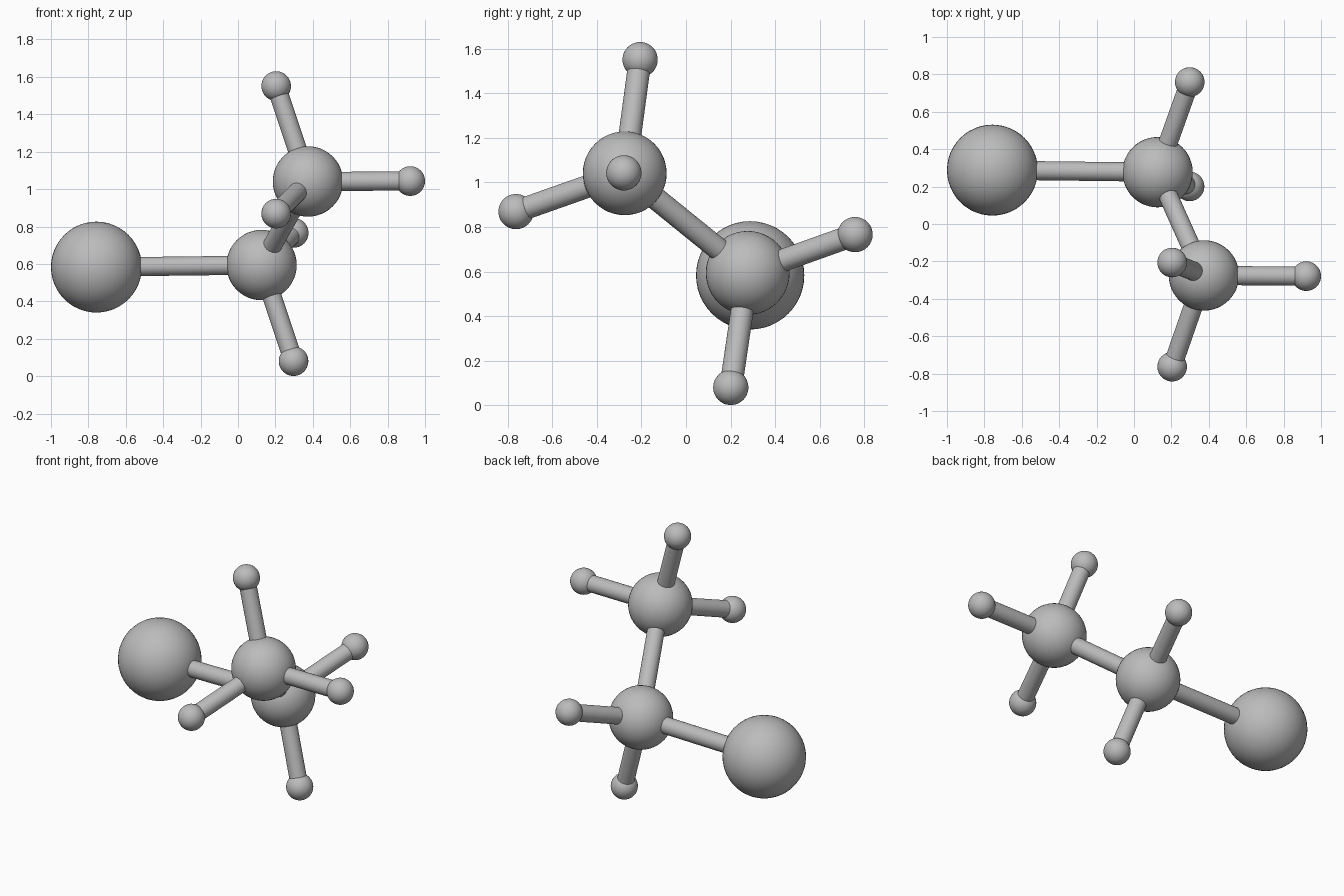
import bpy
from mathutils import Vector

cube = bpy.data.objects.get("Cube")
if cube:
    bpy.data.objects.remove(cube, do_unlink=True)

grey = bpy.data.materials.new("mid_grey")
grey.use_nodes = True
colour = (0.5, 0.5, 0.5, 1.0)
grey.diffuse_color = colour
grey.node_tree.nodes["Principled BSDF"].inputs["Base Color"].default_value = colour

BOND_RADIUS = 0.051


def finish(name):
    obj = bpy.context.object
    obj.name = name
    obj.data.materials.append(grey)
    bpy.ops.object.shade_smooth_by_angle()


def ball(name, centre, radius):
    bpy.ops.mesh.primitive_uv_sphere_add(
        segments=48, ring_count=24, radius=radius, location=centre)
    finish(name)


def rod(name, start, end):
    a, b = Vector(start), Vector(end)
    bpy.ops.mesh.primitive_cylinder_add(
        vertices=32, radius=BOND_RADIUS, depth=(b - a).length,
        location=(a + b) / 2,
        rotation=(b - a).to_track_quat('Z', 'Y').to_euler())
    finish(name)


# Atoms: centre and radius
atoms = {
    "large_ball": ((-0.757, 0.288, 0.583), 0.243),
    "lower_ball": ((0.126, 0.277, 0.594), 0.188),
    "upper_ball": ((0.374, -0.275, 1.041), 0.188),
    "top_small_ball": ((0.204, -0.206, 1.551), 0.079),
    "left_small_ball": ((0.921, -0.279, 1.043), 0.079),
    "front_small_ball": ((0.204, -0.763, 0.869), 0.079),
    "back_small_ball": ((0.298, 0.759, 0.766), 0.079),
    "bottom_small_ball": ((0.297, 0.201, 0.080), 0.079),
}
for name, (centre, radius) in atoms.items():
    ball(name, centre, radius)

# Rods joining each hub to its neighbours
bonds = {
    "lower_ball": ("large_ball", "upper_ball", "back_small_ball", "bottom_small_ball"),
    "upper_ball": ("top_small_ball", "left_small_ball", "front_small_ball"),
}
for hub, ends in bonds.items():
    for end in ends:
        rod(end.replace("ball", "rod"), atoms[hub][0], atoms[end][0])
